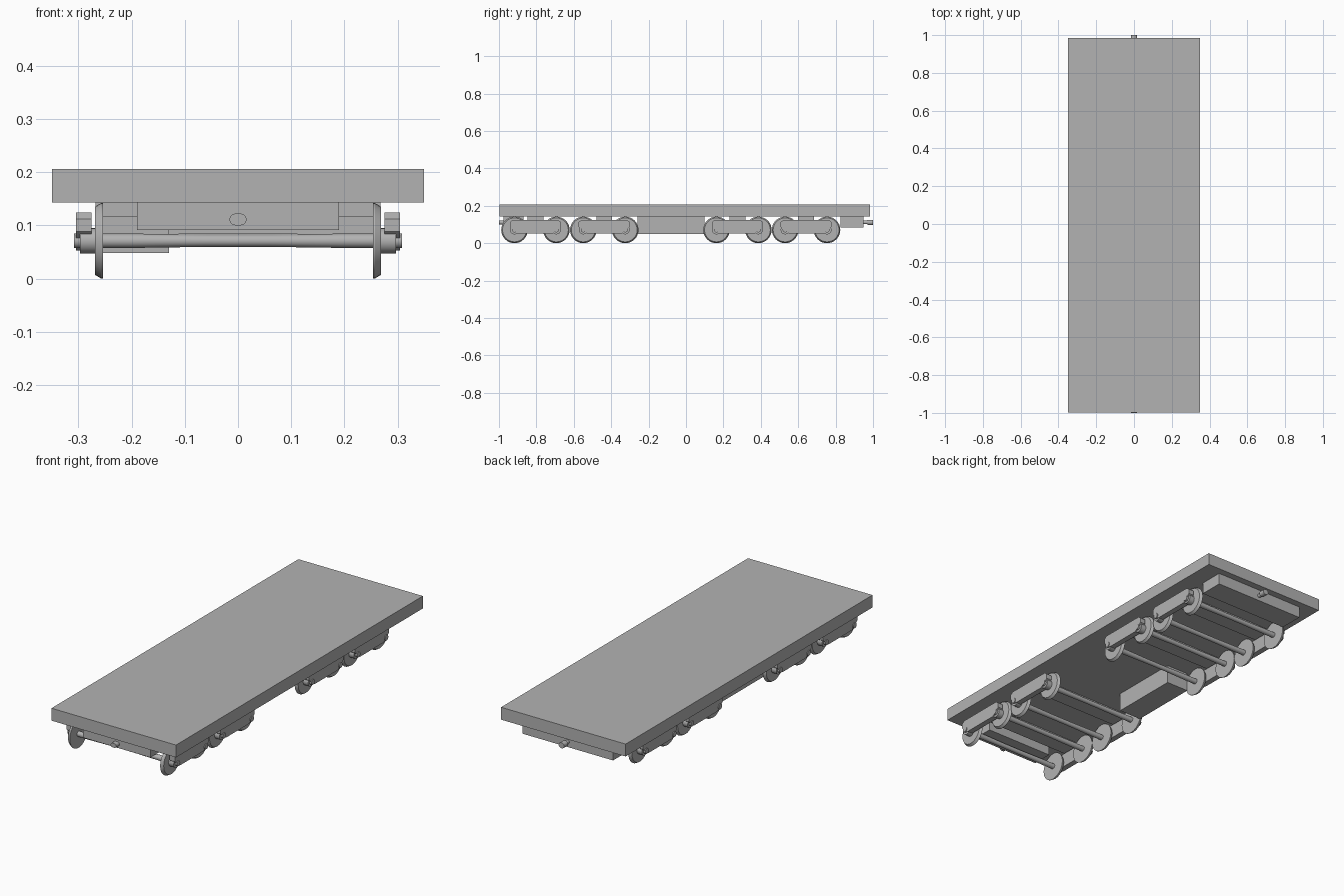
import bpy, bmesh, math
from mathutils import Matrix, Vector

if "Cube" in bpy.data.objects:
    bpy.data.objects.remove(bpy.data.objects["Cube"])

grey = bpy.data.materials.new("plain grey")
grey.diffuse_color = (0.45, 0.45, 0.45, 1)
grey.use_nodes = True
grey.node_tree.nodes["Principled BSDF"].inputs["Base Color"].default_value = grey.diffuse_color


def finish(name, bm, smooth=False):
    bmesh.ops.recalc_face_normals(bm, faces=bm.faces)
    me = bpy.data.meshes.new(name)
    bm.to_mesh(me)
    bm.free()
    me.materials.append(grey)
    ob = bpy.data.objects.new(name, me)
    bpy.context.collection.objects.link(ob)
    if smooth:
        bpy.ops.object.select_all(action='DESELECT')
        ob.select_set(True)
        bpy.context.view_layer.objects.active = ob
        bpy.ops.object.shade_smooth_by_angle(angle=math.radians(30))
    return ob


def box(name, x0, x1, y0, y1, z0, z1):
    bm = bmesh.new()
    m = Matrix.Translation(((x0 + x1) / 2, (y0 + y1) / 2, (z0 + z1) / 2)) \
        @ Matrix.Diagonal((x1 - x0, y1 - y0, z1 - z0, 1))
    bmesh.ops.create_cube(bm, size=1, matrix=m)
    return finish(name, bm)


def lathe_x(name, profile, y, z, n=32):
    """Closed solid turned about an axis along x; profile is (x, radius)."""
    bm = bmesh.new()
    rings = []
    for x, r in profile:
        rings.append([bm.verts.new((x, y + r * math.cos(2 * math.pi * i / n),
                                    z + r * math.sin(2 * math.pi * i / n))) for i in range(n)])
    for a, b in zip(rings, rings[1:]):
        for i in range(n):
            j = (i + 1) % n
            bm.faces.new((a[i], a[j], b[j], b[i]))
    bm.faces.new(rings[0])
    bm.faces.new(rings[-1])
    return finish(name, bm, True)


def prism(name, pts, offset):
    """Extrude a flat outline of 3D points by an offset."""
    bm = bmesh.new()
    f = bm.faces.new([bm.verts.new(p) for p in pts])
    new = bmesh.ops.extrude_face_region(bm, geom=[f])["geom"]
    bmesh.ops.translate(bm, vec=Vector(offset),
                        verts=[v for v in new if isinstance(v, bmesh.types.BMVert)])
    return finish(name, bm, True)


def pill(name, half_w, r, y0, y1, z):
    """Round-ended bar along y."""
    pts = []
    for s, start in ((1, -90), (-1, 90)):
        for i in range(9):
            a = math.radians(start + i * 22.5)
            pts.append((s * (half_w - r) + r * math.cos(a), y0, z + r * math.sin(a)))
    return prism(name, pts, (0, y1 - y0, 0))


AXLE_Z, HALF_BASE = 0.071, 0.112

# Deck and boxes hung below it
box("deck", -0.35, 0.35, -0.998, 0.985, 0.143, 0.206)
box("front_end_beam", -0.19, 0.19, -0.975, -0.87, 0.091, 0.143)
box("rear_end_beam", -0.255, 0.255, 0.826, 0.95, 0.084, 0.143)
box("equipment_box", -0.255, -0.13, -0.26, 0.10, 0.048, 0.143)

# Couplers
pill("front_coupler", 0.016, 0.011, -1.0, -0.97, 0.111)
pill("rear_coupler_shank", 0.010, 0.0095, 0.945, 0.98, 0.111)
pill("rear_coupler_head", 0.016, 0.014, 0.97, 1.0, 0.111)

# Side frame outline, half of it, as (y, z)
half = [(0.122, 0.124), (0.137, 0.112), (0.137, 0.088), (0.108, 0.062), (0.095, 0.053)]
outline = half + [(-y, z) for y, z in reversed(half)]

# Four bogies, each with two wheelsets
for k, yc in enumerate((-0.805, -0.437, 0.275, 0.642), 1):
    box(f"bolster_{k}", -0.268, 0.268, yc - 0.042, yc + 0.042, 0.117, 0.143)
    for side, s in (("right", 1), ("left", -1)):
        prism(f"side_frame_{side}_{k}",
              [(s * 0.275, yc + y, z) for y, z in outline], (s * 0.029, 0, 0))
    for end, d in (("front", -1), ("rear", 1)):
        y = yc + d * HALF_BASE
        tag = f"{end}_{k}"
        lathe_x("axle_" + tag, [(-0.308, 0.0135), (-0.2, 0.0135), (-0.06, 0.0115),
                                (0.06, 0.0115), (0.2, 0.0135), (0.308, 0.0135)], y, AXLE_Z, 20)
        for side, s in (("right", 1), ("left", -1)):
            lathe_x(f"wheel_{side}_{tag}", [(s * 0.254, 0.071), (s * 0.257, 0.071),
                                            (s * 0.269, 0.064)], y, AXLE_Z)
            lathe_x(f"axle_box_{side}_{tag}", [(s * 0.268, 0.024), (s * 0.297, 0.024)],
                    y, AXLE_Z, 20)
